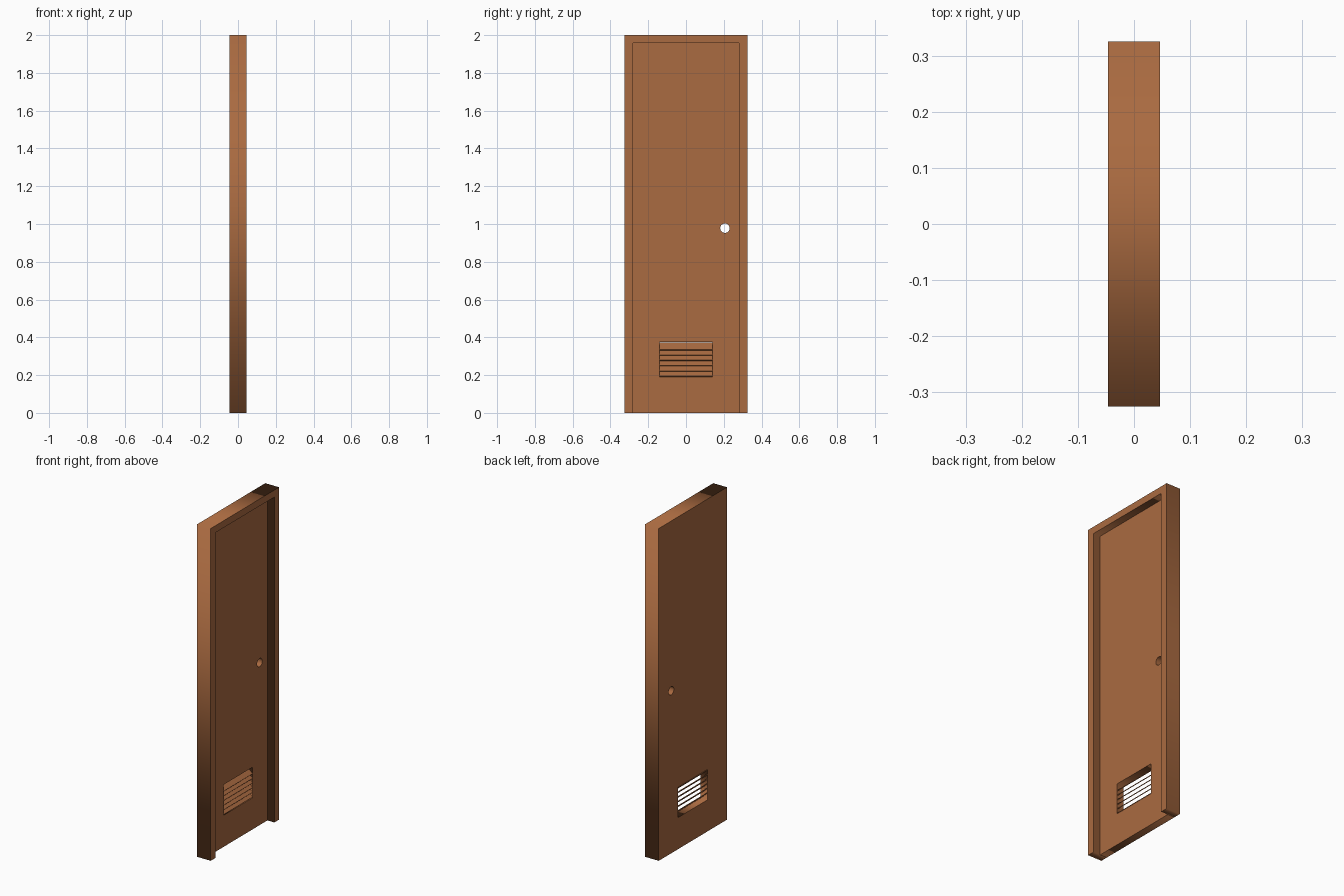
import bpy, math

if "Cube" in bpy.data.objects:
    bpy.data.objects.remove(bpy.data.objects["Cube"])

wood = bpy.data.materials.new("brown_wood")
wood.diffuse_color = (0.40, 0.145, 0.052, 1)
wood.use_nodes = True
wood.node_tree.nodes["Principled BSDF"].inputs["Base Color"].default_value = wood.diffuse_color

HALF_W, HALF_D, HEIGHT = 0.325, 0.046, 2.0   # whole doorway
OPEN_W, OPEN_H = 0.28, 1.958                 # opening inside the frame
VENT_W, VENT_Z0, VENT_Z1 = 0.14, 0.19, 0.374


def rect(w, z0, z1):
    return [(-w, z0), (w, z0), (w, z1), (-w, z1)]


def plate(name, outlines, x0, x1):
    """Extrude flat (y, z) outlines, inner ones being holes, from x0 to x1."""
    cu = bpy.data.curves.new(name, 'CURVE')
    cu.dimensions = '2D'
    cu.fill_mode = 'BOTH'
    cu.extrude = (x1 - x0) / 2
    for pts in outlines:
        sp = cu.splines.new('POLY')
        sp.points.add(len(pts) - 1)
        for p, (y, z) in zip(sp.points, pts):
            p.co = (y, z, 0, 1)
        sp.use_cyclic_u = True
    ob = bpy.data.objects.new(name, cu)
    bpy.context.collection.objects.link(ob)
    ob.location.x = (x0 + x1) / 2
    ob.rotation_euler = (math.pi / 2, 0, math.pi / 2)
    bpy.ops.object.select_all(action='DESELECT')
    ob.select_set(True)
    bpy.context.view_layer.objects.active = ob
    bpy.ops.object.convert(target='MESH')
    ob = bpy.context.object
    ob.name = name
    ob.data.materials.clear()
    ob.data.materials.append(wood)


# Frame: two jambs and a header as one U-shaped profile
plate("door_frame", [[(-HALF_W, 0), (-OPEN_W, 0), (-OPEN_W, OPEN_H), (OPEN_W, OPEN_H),
                      (OPEN_W, 0), (HALF_W, 0), (HALF_W, HEIGHT), (-HALF_W, HEIGHT)]],
      -HALF_D, HALF_D)

# Door leaf: flush at the back, with a vent opening and a knob hole
knob_hole = [(0.206 + 0.025 * math.cos(math.tau * i / 24),
              0.978 + 0.025 * math.sin(math.tau * i / 24)) for i in range(24)]
plate("door_leaf", [rect(OPEN_W, 0, OPEN_H), rect(VENT_W, VENT_Z0, VENT_Z1), knob_hole],
      -HALF_D, 0)

# Vent slats: tilted boards, low edge towards +x
TILT, LENGTH, THICK = math.radians(42), 0.0574, 0.005
rise = LENGTH * math.sin(TILT) + THICK * math.cos(TILT)
for i in range(6):
    bpy.ops.mesh.primitive_cube_add(size=1, rotation=(0, TILT, 0),
                                    location=(-HALF_D / 2, 0, 0.191 + 0.028 * i + rise / 2))
    slat = bpy.context.object
    slat.name = f"vent_slat_{i + 1}"
    slat.scale = (LENGTH, 2 * VENT_W, THICK)
    slat.data.materials.append(wood)
